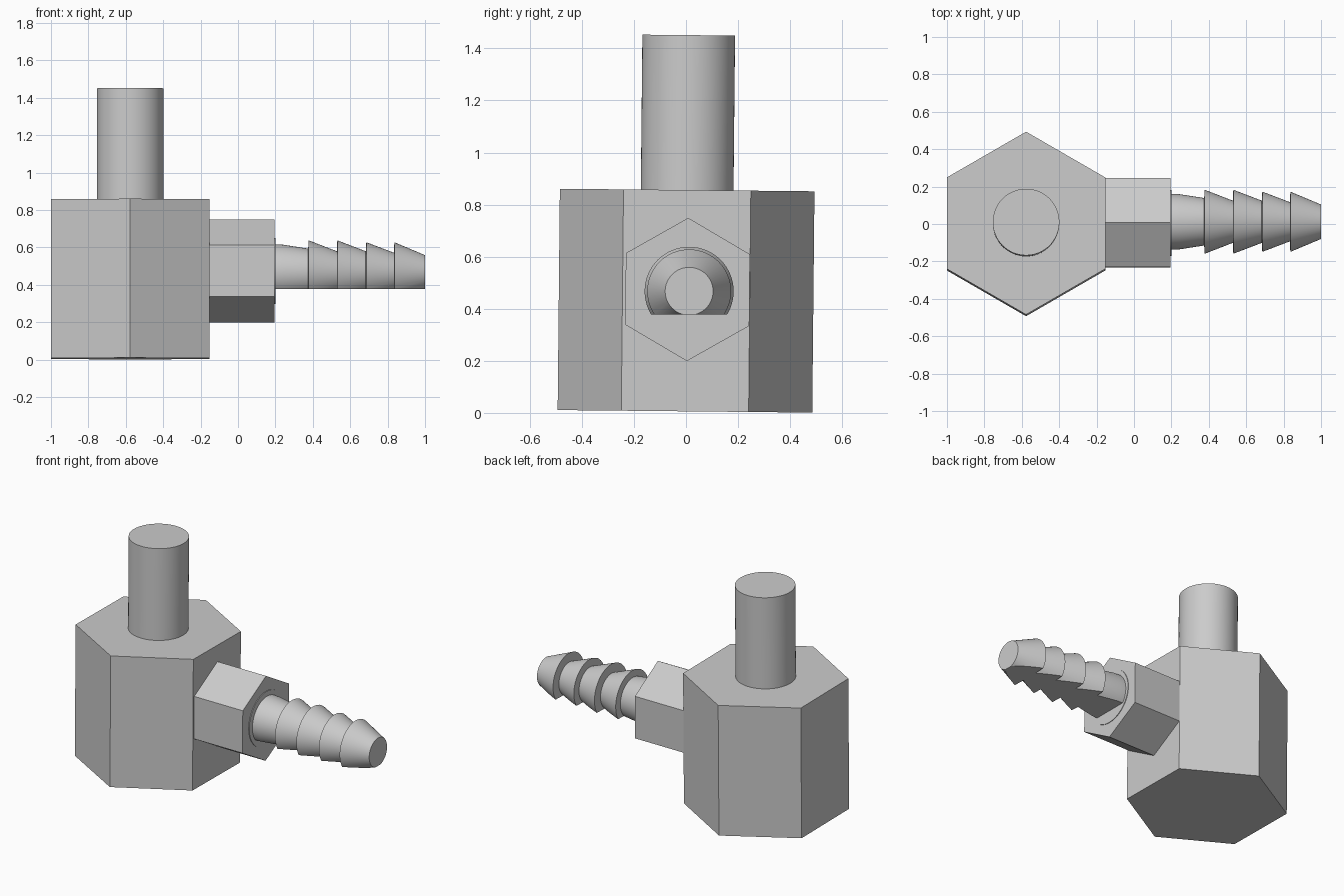
import bpy, bmesh, math
from mathutils import Matrix, Vector

cube = bpy.data.objects.get("Cube")
if cube:
    bpy.data.objects.remove(cube, do_unlink=True)

GREY = (0.6, 0.6, 0.6, 1)
grey = bpy.data.materials.new("light grey")
grey.use_nodes = True
grey.diffuse_color = GREY
grey.node_tree.nodes["Principled BSDF"].inputs["Base Color"].default_value = GREY

LEAN = Matrix.Rotation(-0.01, 4, 'X')            # slight tilt of the whole fitting
SIDEWAYS = Matrix.Rotation(math.pi / 2, 4, 'Y')  # turns a z axis to +x


def lathe(name, profile, sides, matrix, turn=0, smooth=False, floor=None):
    """Closed solid from (height, radius) rings, optionally cut flat below floor."""
    bm = bmesh.new()
    rings = []
    for h, r in profile:
        angles = [turn + 2 * math.pi * i / sides for i in range(sides)]
        rings.append([bm.verts.new((r * math.cos(a), r * math.sin(a), h)) for a in angles])
    for low, high in zip(rings, rings[1:]):
        for i in range(sides):
            j = (i + 1) % sides
            bm.faces.new((low[i], low[j], high[j], high[i]))
    bm.faces.new(rings[0][::-1])
    bm.faces.new(rings[-1])
    bm.transform(matrix)
    if floor is not None:
        cut = bmesh.ops.bisect_plane(
            bm, geom=bm.verts[:] + bm.edges[:] + bm.faces[:],
            plane_co=(0, 0, floor), plane_no=(0, 0, -1), clear_outer=True)
        edges = [e for e in cut["geom_cut"] if isinstance(e, bmesh.types.BMEdge)]
        bmesh.ops.triangle_fill(bm, edges=edges, use_beauty=True, normal=Vector((0, 0, -1)))
    bmesh.ops.recalc_face_normals(bm, faces=bm.faces)
    mesh = bpy.data.meshes.new(name)
    bm.to_mesh(mesh)
    bm.free()
    mesh.materials.append(grey)
    obj = bpy.data.objects.new(name, mesh)
    bpy.context.collection.objects.link(obj)
    if smooth:
        bpy.ops.object.select_all(action='DESELECT')
        obj.select_set(True)
        bpy.context.view_layer.objects.active = obj
        bpy.ops.object.shade_smooth_by_angle(angle=math.radians(20))
    return obj


# Upright hexagonal body and round stem
upright = Matrix.Translation((-0.577, -0.004, 0.006)) @ LEAN
lathe("hex_body", [(0, 0.489), (0.85, 0.489)], 6, upright, turn=math.pi / 2)
lathe("stem", [(0.8, 0.178), (1.445, 0.178)], 64, upright, smooth=True)

# Side hexagonal nut with a thin round collar on its face
side = Matrix.Translation((0, 0.006, 0.474)) @ LEAN @ SIDEWAYS
lathe("side_nut", [(-0.25, 0.275), (0.196, 0.275)], 6, side)
lathe("collar", [(0.19, 0.176), (0.2, 0.176)], 64, side, smooth=True)

# Barbed hose tail, cut flat underneath
barbs = [(0.19, 0.15), (0.24, 0.148), (0.375, 0.127)]
for start, end, big, small in ((0.375, 0.528, 0.171, 0.113),
                               (0.528, 0.683, 0.171, 0.113),
                               (0.683, 0.833, 0.161, 0.105),
                               (0.833, 1.0, 0.161, 0.092)):
    barbs += [(start + 0.003, big), (end, small)]
tail = Matrix.Translation((0, 0.012, 0.467)) @ SIDEWAYS
lathe("barbed_tail", barbs, 64, tail, smooth=True, floor=0.378)
